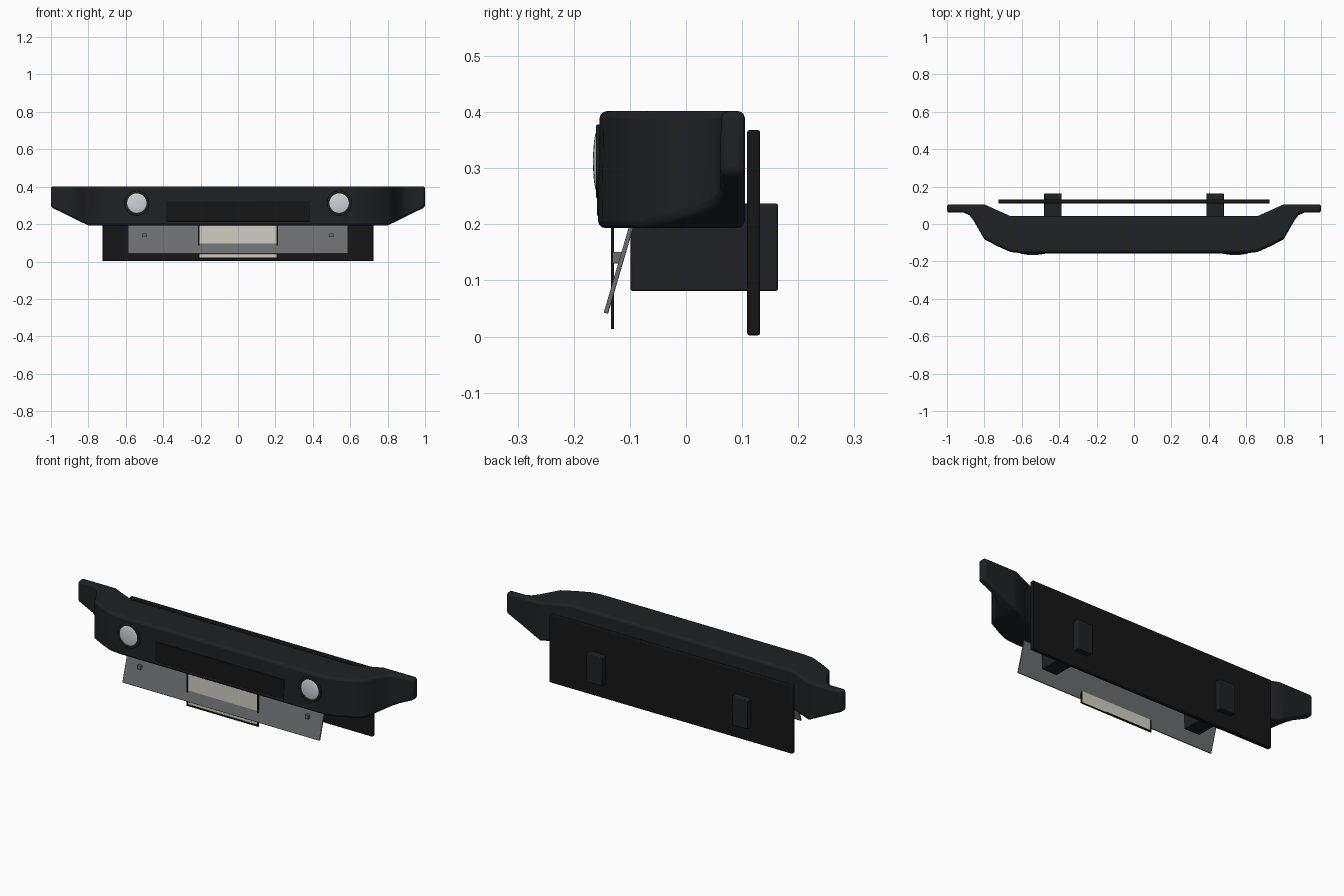
import bpy, bmesh, math
from mathutils import Matrix

if "Cube" in bpy.data.objects:
    bpy.data.objects.remove(bpy.data.objects["Cube"])


def material(name, r, g, b):
    m = bpy.data.materials.new(name)
    m.diffuse_color = (r, g, b, 1)
    m.use_nodes = True
    m.node_tree.nodes["Principled BSDF"].inputs["Base Color"].default_value = m.diffuse_color
    return m


BODY = material("satin_black", 0.013, 0.015, 0.017)
DARK = material("dark_plastic", 0.008, 0.008, 0.008)
METAL = material("brushed_metal", 0.15, 0.155, 0.16)
GLASS = material("lamp_glass", 0.62, 0.65, 0.7)
CREAM = material("plate_cream", 0.62, 0.61, 0.54)


def finish(name, bm, mat, bevel=0, segments=2):
    bmesh.ops.recalc_face_normals(bm, faces=bm.faces)
    me = bpy.data.meshes.new(name)
    bm.to_mesh(me)
    bm.free()
    ob = bpy.data.objects.new(name, me)
    bpy.context.collection.objects.link(ob)
    me.materials.append(mat)
    if bevel:
        mod = ob.modifiers.new("bevel", 'BEVEL')
        mod.width, mod.segments = bevel, segments
        mod.limit_method, mod.angle_limit = 'ANGLE', math.radians(50)
    bpy.ops.object.select_all(action='DESELECT')
    ob.select_set(True)
    bpy.context.view_layer.objects.active = ob
    bpy.ops.object.shade_smooth_by_angle(angle=math.radians(35))
    return ob


def box(name, lo, hi, mat, bevel=0, tilt=0):
    bm = bmesh.new()
    bmesh.ops.create_cube(bm, size=1)
    for v in bm.verts:
        for i in range(3):
            v.co[i] *= hi[i] - lo[i]
    ob = finish(name, bm, mat, bevel)
    ob.location = [(a + b) / 2 for a, b in zip(lo, hi)]
    ob.rotation_euler.x = tilt
    return ob


# Bumper: sections lofted along x as (x, front y, back y, bottom z)
half = [(0.60, -0.157, 0.042, 0.193), (0.66, -0.150, 0.042, 0.193),
        (0.73, -0.119, 0.073, 0.193), (0.80, -0.082, 0.105, 0.193),
        (0.83, -0.030, 0.105, 0.207), (0.86, 0.022, 0.105, 0.222),
        (0.88, 0.047, 0.105, 0.232), (0.91, 0.060, 0.105, 0.247),
        (1.00, 0.060, 0.105, 0.290)]
stations = [(-x, f, b, z) for x, f, b, z in reversed(half)] + half
bm = bmesh.new()
rings = [[bm.verts.new(p) for p in ((x, f, z), (x, b, z), (x, b, 0.402), (x, f + 0.003, 0.402))]
         for x, f, b, z in stations]
for a, b in zip(rings, rings[1:]):
    for i in range(4):
        j = (i + 1) % 4
        bm.faces.new((a[i], a[j], b[j], b[i]))
bm.faces.new(rings[0])
bm.faces.new(rings[-1])
finish("bumper_body", bm, BODY, 0.013, 3)

# Front centre panel and rear backing plate
box("centre_panel", (-0.385, -0.159, 0.215), (0.385, -0.145, 0.322), DARK, 0.002)
box("backing_plate", (-0.725, 0.109, 0.002), (0.725, 0.132, 0.368), DARK, 0.004)

# Tilted skid plate under the bumper
angle = math.atan2(0.044, 0.15)
length = math.hypot(0.044, 0.15) + 0.02
cy, cz = -0.118, 0.126
box("skid_plate", (-0.588, cy - 0.004, cz - length / 2), (0.588, cy + 0.004, cz + length / 2),
    METAL, 0.002, -angle)

# Number plate with thin border
box("number_plate", (-0.207, -0.131, 0.018), (0.207, -0.128, 0.22), CREAM)
box("plate_frame_bottom", (-0.213, -0.134, 0.013), (0.213, -0.128, 0.021), DARK)
for s in (-1, 1):
    box("plate_frame_side", (s * 0.21 - 0.004, -0.134, 0.013), (s * 0.21 + 0.004, -0.128, 0.22), DARK)

# Mirrored brackets, bolts and lamps
for s in (-1, 1):
    box("mount_bracket", (s * 0.434 - 0.046, -0.099, 0.081), (s * 0.434 + 0.046, 0.164, 0.237), BODY, 0.004)
    box("skid_bolt", (s * 0.5 - 0.011, -0.131, 0.130), (s * 0.5 + 0.011, -0.112, 0.151), METAL, 0.002)

    bm = bmesh.new()
    bmesh.ops.create_cone(bm, cap_ends=True, segments=40, radius1=0.066, radius2=0.066, depth=0.016)
    bmesh.ops.rotate(bm, verts=bm.verts, matrix=Matrix.Rotation(math.pi / 2, 3, 'X'))
    ring = finish("lamp_surround", bm, BODY, 0.003)
    ring.location = (s * 0.541, -0.1525, 0.312)

    bm = bmesh.new()
    bmesh.ops.create_uvsphere(bm, u_segments=32, v_segments=16, radius=0.055)
    bmesh.ops.scale(bm, verts=bm.verts, vec=(1, 0.14, 1))
    lens = finish("lamp_lens", bm, GLASS)
    lens.location = (s * 0.541, -0.158, 0.312)
